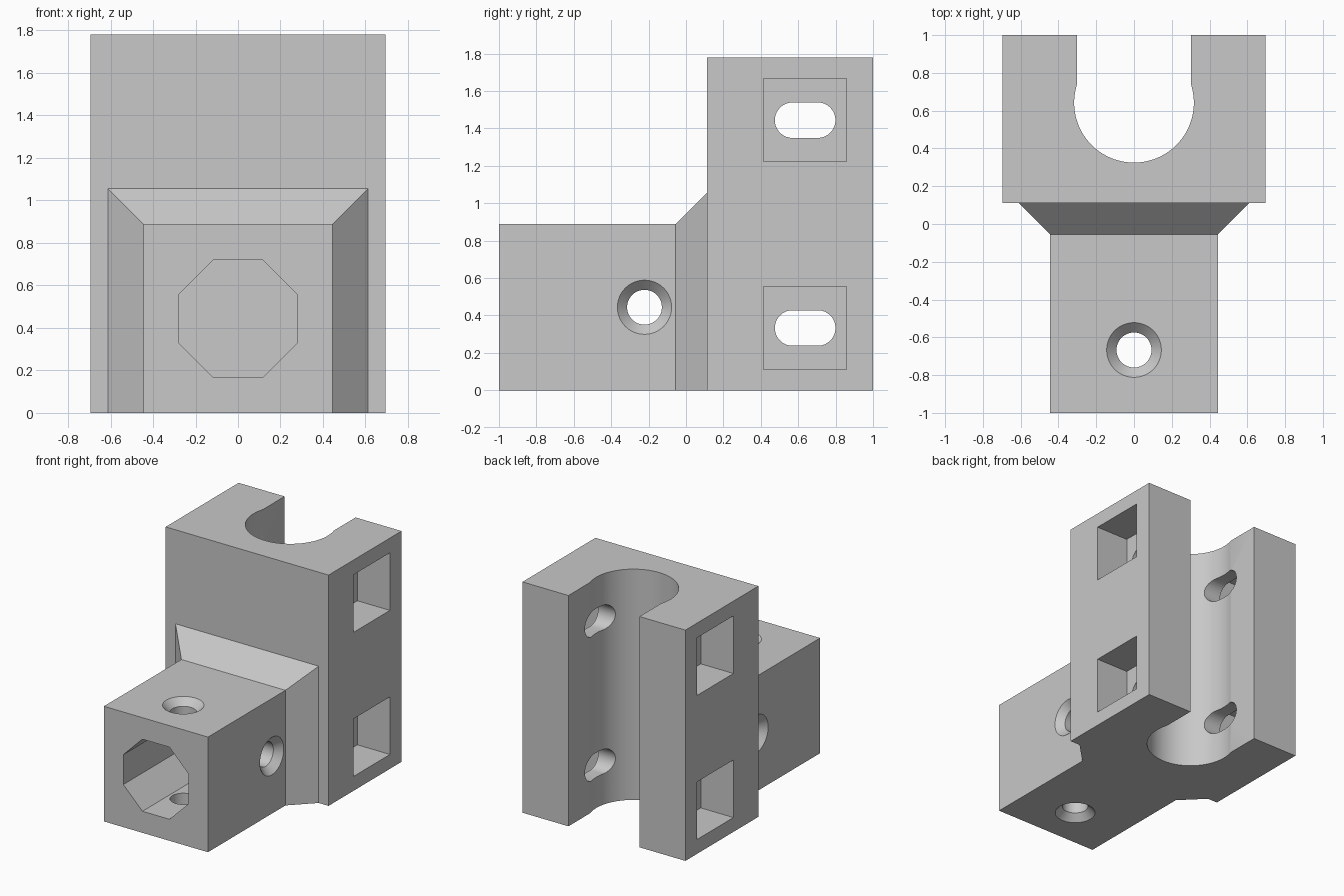
import bpy, bmesh
from math import pi, sin, cos, asin

cube = bpy.data.objects.get("Cube")
if cube:
    bpy.data.objects.remove(cube, do_unlink=True)

grey = bpy.data.materials.new("plain grey")
grey.use_nodes = True
grey.diffuse_color = (0.58, 0.58, 0.58, 1)
grey.node_tree.nodes["Principled BSDF"].inputs["Base Color"].default_value = (0.58, 0.58, 0.58, 1)


def loft(name, rings):
    """Closed solid through a list of matching point rings."""
    bm = bmesh.new()
    loops = [[bm.verts.new(p) for p in ring] for ring in rings]
    n = len(loops[0])
    for a, b in zip(loops, loops[1:]):
        for i in range(n):
            j = (i + 1) % n
            bm.faces.new((a[i], a[j], b[j], b[i]))
    bm.faces.new(loops[0])
    bm.faces.new(loops[-1])
    bmesh.ops.recalc_face_normals(bm, faces=bm.faces)
    mesh = bpy.data.meshes.new(name)
    bm.to_mesh(mesh)
    bm.free()
    mesh.materials.append(grey)
    ob = bpy.data.objects.new(name, mesh)
    bpy.context.collection.objects.link(ob)
    return ob


def circle(r, n=48, turn=0.0):
    return [(r * cos(2 * pi * i / n + turn), r * sin(2 * pi * i / n + turn)) for i in range(n)]


def combine(target, other, operation):
    mod = target.modifiers.new(operation, 'BOOLEAN')
    mod.operation = operation
    mod.solver = 'EXACT'
    mod.object = other
    bpy.context.view_layer.objects.active = target
    bpy.ops.object.modifier_apply(modifier=mod.name)
    bpy.data.objects.remove(other, do_unlink=True)


HALF, TALL, FACE = 0.695, 1.78, 0.111      # clamp half width, height, front plane
BLOCK, MID = 0.444, 0.444                  # socket block half width and centre height
BORE_Y, BORE_R, NECK = 0.642, 0.317, 0.303

# Upright clamp: plan outline with a round, open-backed channel
start = asin((BORE_R ** 2 - NECK ** 2) ** 0.5 / BORE_R)
steps = 56
arc = []
for i in range(steps + 1):
    t = start - (pi + 2 * start) * i / steps
    arc.append((BORE_R * cos(t), BORE_Y + BORE_R * sin(t)))
plan = [(-HALF, FACE), (HALF, FACE), (HALF, 1), (NECK, 1)] + arc + [(-NECK, 1), (-HALF, 1)]
bracket = loft("clamp_bracket", [[(x, y, z) for x, y in plan] for z in (0, TALL)])

# Socket block that flares out where it meets the clamp
sections = [(-1, 0), (-0.056, 0), (FACE, 0.167), (0.2, 0.167)]
block = loft("socket_block", [
    [(-BLOCK - f, y, 0), (BLOCK + f, y, 0), (BLOCK + f, y, 2 * MID + f), (-BLOCK - f, y, 2 * MID + f)]
    for y, f in sections])
combine(bracket, block, 'UNION')

# Octagonal socket
octagon = circle(0.278 / cos(pi / 8), 8, pi / 8)
socket = loft("socket_cutter", [[(x, y, MID + z) for x, z in octagon] for y in (-1.1, FACE)])
combine(bracket, socket, 'DIFFERENCE')

# Countersunk screw holes, one vertical and one crosswise
profile = [(-0.46, 0.161), (-0.392, 0.093), (0.392, 0.093), (0.46, 0.161)]
vertical = loft("vertical_hole_cutter",
                [[(a, -0.667 + b, MID + h) for a, b in circle(r)] for h, r in profile])
combine(bracket, vertical, 'DIFFERENCE')
cross = loft("cross_hole_cutter",
             [[(h, -0.222 + a, MID + b) for a, b in circle(r)] for h, r in profile])
combine(bracket, cross, 'DIFFERENCE')

# Strap slots through both arms, with square pockets on the outside
SLOT_Y, SLOT_R, SLOT_SHIFT, POCKET = 0.637, 0.095, 0.067, 0.222
slot = [(a + (SLOT_SHIFT if i < 24 else -SLOT_SHIFT), b)
        for i, (a, b) in enumerate(circle(SLOT_R, 48, -pi / 2 + pi / 48))]
square = [(-POCKET, -POCKET), (POCKET, -POCKET), (POCKET, POCKET), (-POCKET, POCKET)]
for z in (0.333, 1.444):
    hole = loft("slot_cutter", [[(x, SLOT_Y + a, z + b) for a, b in slot] for x in (-0.8, 0.8)])
    combine(bracket, hole, 'DIFFERENCE')
    for side in (-1, 1):
        pocket = loft("pocket_cutter",
                      [[(side * x, SLOT_Y + a, z + b) for a, b in square] for x in (0.417, 0.8)])
        combine(bracket, pocket, 'DIFFERENCE')

# Smooth the round walls, keep the edges crisp
bpy.ops.object.select_all(action='DESELECT')
bracket.select_set(True)
bpy.context.view_layer.objects.active = bracket
bpy.ops.object.shade_smooth_by_angle(angle=pi / 6)
